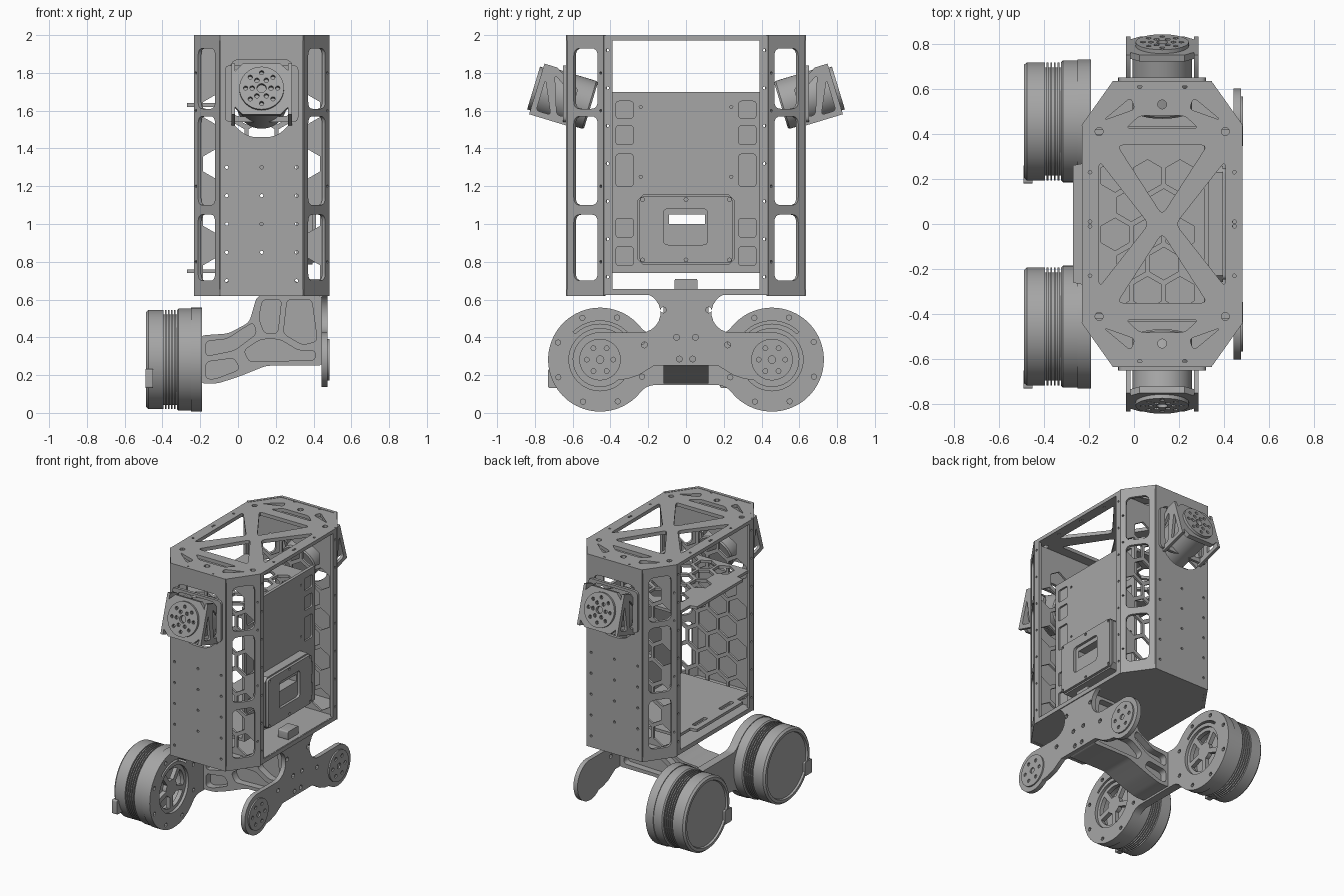
import bpy, bmesh
from math import sin, cos, pi, atan2, sqrt, radians
from mathutils import Vector, Matrix

if "Cube" in bpy.data.objects:
    bpy.data.objects.remove(bpy.data.objects["Cube"])

metal = bpy.data.materials.new("machined_grey")
metal.use_nodes = True
GREY = (0.38, 0.38, 0.38, 1)
metal.diffuse_color = GREY
metal.node_tree.nodes["Principled BSDF"].inputs["Base Color"].default_value = GREY

X, Y, Z = Vector((1, 0, 0)), Vector((0, 1, 0)), Vector((0, 0, 1))
MID = 0.125          # centre line of the body along x
made = []


def finish(name, bm, matrix):
    bmesh.ops.remove_doubles(bm, verts=bm.verts, dist=1e-5)
    bm.transform(matrix)
    bmesh.ops.recalc_face_normals(bm, faces=bm.faces)
    mesh = bpy.data.meshes.new(name)
    bm.to_mesh(mesh)
    bm.free()
    mesh.materials.append(metal)
    ob = bpy.data.objects.new(name, mesh)
    bpy.context.collection.objects.link(ob)
    made.append(ob)
    return ob


def frame(origin, u, v):
    w = u.cross(v)
    m = Matrix((u, v, w)).transposed().to_4x4()
    m.translation = Vector(origin)
    return m


def plate(name, outline, holes, origin, u, v, t):
    """Flat plate with holes, thickness t centred on origin."""
    cu = bpy.data.curves.new(name, "CURVE")
    cu.dimensions, cu.fill_mode, cu.extrude = "2D", "BOTH", t / 2
    for loop in [outline] + list(holes):
        sp = cu.splines.new("POLY")
        sp.points.add(len(loop) - 1)
        for p, (a, b) in zip(sp.points, loop):
            p.co = (a, b, 0, 1)
        sp.use_cyclic_u = True
    tmp = bpy.data.objects.new(name, cu)
    mesh = bpy.data.meshes.new_from_object(tmp)
    bm = bmesh.new()
    bm.from_mesh(mesh)
    for data, block in ((bpy.data.objects, tmp), (bpy.data.curves, cu), (bpy.data.meshes, mesh)):
        data.remove(block)
    return finish(name, bm, frame(origin, u, v))


def lathe(name, profile, origin, u, v, n=64):
    """Turn (w, r) profile around the frame's w axis."""
    bm = bmesh.new()
    vs = [bm.verts.new((r, 0, w)) for w, r in profile]
    es = [bm.edges.new(p) for p in zip(vs, vs[1:])]
    bmesh.ops.spin(bm, geom=vs + es, cent=(0, 0, 0), axis=(0, 0, 1), angle=2 * pi, steps=n)
    return finish(name, bm, frame(origin, u, v))


def arc(a, b, r, start, end, n=16):
    return [(a + r * cos(start + (end - start) * i / n), b + r * sin(start + (end - start) * i / n))
            for i in range(n + 1)]


def circle(a, b, r, n=12, turn=0):
    return arc(a, b, r, turn, turn + 2 * pi, n)[:-1]


def rounded(pts, r, n=4):
    out = []
    for i, p in enumerate(pts):
        p, a, b = Vector(p), Vector(pts[i - 1]), Vector(pts[(i + 1) % len(pts)])
        s = p + (a - p).normalized() * min(r, (a - p).length * 0.45)
        e = p + (b - p).normalized() * min(r, (b - p).length * 0.45)
        for k in range(n + 1):
            t = k / n
            out.append(tuple(s * (1 - t) ** 2 + p * 2 * t * (1 - t) + e * t * t))
    return out


def rect(a0, b0, a1, b1, r=0.0):
    pts = [(a0, b0), (a1, b0), (a1, b1), (a0, b1)]
    return rounded(pts, r) if r else pts


def flip(pts, a=1, b=1):
    return [(p * a, q * b) for p, q in pts]


def both(half):
    """Complete a half outline (first coordinate >= 0) by mirroring."""
    return half + flip(half, -1)[::-1]


def hexes(a0, a1, b0, b1, r):
    out, dx, dy = [], r * 2, r * 1.8
    rows, cols = int((b1 - b0) / dy), int((a1 - a0) / dx)
    for j in range(rows):
        for i in range(cols - j % 2):
            a = (a0 + a1) / 2 + (i - (cols - j % 2 - 1) / 2) * dx
            out.append(circle(a, b0 + dy * (j + 0.5), r, 6, pi / 6))
    return out


# Octagonal top frame with cross bracing, solid floor
octagon = flip([(0.22, -0.63), (0.355, -0.44), (0.355, 0.44), (0.22, 0.63)])
octagon += flip(octagon, -1)[::-1]
truss = []
for s in (1, -1):
    truss += [rounded([(0.06 * s, 0), (0.28 * s, 0.28), (0.28 * s, -0.28)], 0.03),
              rounded([(0, 0.04 * s), (0.2, 0.35 * s), (-0.2, 0.35 * s)], 0.03),
              rounded([(-0.16, 0.425 * s), (0.16, 0.425 * s), (0.1, 0.48 * s), (-0.1, 0.48 * s)], 0.02),
              circle(0, 0.53 * s, 0.02)]
    for k in (1, -1):
        truss += [rounded([(0.26 * k, 0.46 * s), (0.12 * k, 0.51 * s), (0.14 * k, 0.56 * s)], 0.02),
                  circle(0.28 * k, 0.41 * s, 0.018), circle(0.1 * k, 0.61 * s, 0.01)]
        truss += [circle(0.32 * k, h * s, 0.008) for h in (0.01, 0.23)]
plate("top_frame", octagon, truss, (MID, 0, 1.985), X, Y, 0.025)
plate("floor", octagon, [], (MID, 0, 0.638), X, Y, 0.03)

# Hex-lightened shelves
shelf_outline = [(-0.22, -0.4), (0.32, -0.4), (0.32, 0.4), (-0.22, 0.4), (-0.22, 0.27),
                 (-0.27, 0.26), (-0.27, -0.26), (-0.22, -0.27)]
plate("upper_shelf", shelf_outline, hexes(-0.19, 0.31, -0.37, 0.37, 0.072), (0, 0, 1.63), X, Y, 0.02)
slots = [rect(-0.23, a, -0.2, a + 0.14, 0.01) for a in (-0.22, 0.08)]
plate("lower_shelf", shelf_outline, slots, (0, 0, 0.75), X, Y, 0.02)

for s, end in ((-1, "front"), (1, "back")):
    # End plate with actuator opening and screw holes
    screws = [circle(a, 0.7 + 0.15 * i, 0.009, 8) for a in (-0.06, 0.31) for i in range(5)]
    screws += [circle(MID, h, 0.009, 8) for h in (0.85, 1.0, 1.15, 1.3)]
    opening = rounded([(-0.04, 1.87), (0.29, 1.87), (0.29, 1.54), (0.2, 1.46), (0.05, 1.46), (-0.04, 1.54)], 0.05)
    plate(end + "_plate", rect(-0.095, 0.62, 0.345, 2), [opening] + screws, (0, 0.623 * s, 0), X, Z, 0.022)
    collar = rounded([(-0.07, 1.54), (0.32, 1.54), (0.32, 1.84), (-0.07, 1.84)], 0.03)
    plate(end + "_collar", collar, [rect(-0.03, 1.57, 0.28, 1.82, 0.04)], (0, 0.64 * s, 0), X, Z, 0.02)
    # Inner bulkhead
    plate(end + "_bulkhead", rect(-0.21, 0.65, 0.46, 1.97), hexes(-0.2, 0.45, 0.67, 1.95, 0.08),
          (0, 0.425 * s, 0), X, Z, 0.015)
    for k, side in ((1, "left"), (-1, "right")):
        # Angled corner panel with three windows, and edge flange
        a = Vector((MID + 0.22 * k, 0.63 * s, 0))
        b = Vector((MID + 0.355 * k, 0.44 * s, 0))
        u = (b - a).normalized()
        wins = [rect(0.04, lo, 0.195, hi, 0.04) for lo, hi in ((0.7, 1.05), (1.1, 1.57), (1.61, 1.93))]
        dots = [circle(0.215, h, 0.007, 8) for h in (0.8, 1.2, 1.6, 1.8)]
        inward = Vector((MID, 0, 0)) - (a + b) / 2
        plate(f"{end}_{side}_corner_panel", rect(0, 0.62, (b - a).length, 2), wins + dots,
              a + inward.normalized() * 0.01, u, Z, 0.02)
        dots = [circle(0.415 * s, 0.72 + 0.2 * i, 0.008, 8) for i in range(7)]
        plate(f"{end}_{side}_flange", rect(0.39 * s, 0.64, 0.44 * s, 1.98), dots,
              (MID + 0.345 * k, 0, 0), Y, Z, 0.02)

    # Tilted actuator pod
    u, v = X * -s, Vector((0, -0.29 * s, 0.957))
    w = u.cross(v)
    face = Vector((MID, 0.79 * s, 1.715))
    square = rounded([(-0.16, -0.14), (0.16, -0.14), (0.16, 0.14), (-0.16, 0.14)], 0.06, 1)
    plate(end + "_pod_mount", square, [circle(0, 0, 0.11, 32)], face - w * 0.015, u, v, 0.03)
    lathe(end + "_pod_drum", [(-0.3, 0), (-0.3, 0.125), (-0.29, 0.132), (-0.02, 0.132), (-0.02, 0)], face, u, v, 48)
    bolts = [circle(0.085 * cos(i * pi / 4), 0.085 * sin(i * pi / 4), 0.012, 8) for i in range(8)]
    arms = [circle(0.05 * cos(i * pi / 3), 0.05 * sin(i * pi / 3), 0.013, 8) for i in range(6)]
    plate(end + "_pod_disc", circle(0, 0, 0.118, 40), bolts + arms + [circle(0, 0, 0.025)], face + w * 0.005, u, v, 0.025)
    for k, side in ((1, "inner"), (-1, "outer")):
        cheek = [(0, -0.14), (0, 0.14), (-0.07, 0.14), (-0.21, 0.06), (-0.21, -0.14)]
        gaps = [rounded([(-0.03, -0.11), (-0.03, 0.06), (-0.11, -0.11)], 0.02),
                rounded([(-0.07, 0.1), (-0.18, 0.03), (-0.18, -0.1), (-0.14, -0.1)], 0.02)]
        plate(f"{end}_pod_{side}_cheek", cheek, gaps, face + u * 0.15 * k, w, v, 0.02)

# Side panel: backing sheet plus pocketed face sheet, with a box mounted on it
slot = rect(-0.09, 1.0, 0.1, 1.05)
plate("panel_backing", rect(-0.4, 0.74, 0.4, 1.7), [slot], (0.315, 0, 0), Y, Z, 0.01)
pockets = [rect(min(s * 0.28, s * 0.37), lo, max(s * 0.28, s * 0.37), hi, 0.015) for s in (1, -1)
           for lo, hi in ((0.78, 0.88), (0.93, 1.03), (1.2, 1.37), (1.42, 1.52), (1.56, 1.65))]
pockets += [circle(s * 0.24, h, 0.008, 8) for s in (1, -1) for h in (1.25, 1.62)]
plate("panel_face", rect(-0.4, 0.74, 0.4, 1.7), pockets + [slot], (0.326, 0, 0), Y, Z, 0.012)
box_outline = rounded(rect(-0.258, 0.785, 0.258, 1.155), 0.03, 1)
plate("box_body", box_outline, [slot], (0.363, 0, 0), Y, Z, 0.062)
studs = [circle(a, h, 0.01, 8) for a in (-0.23, 0, 0.23) for h in (0.81, 1.13)]
plate("box_lid", rect(-0.245, 0.795, 0.245, 1.145, 0.02), [rect(-0.12, 0.89, 0.115, 1.08, 0.025)] + studs,
      (0.403, 0, 0), Y, Z, 0.018)
plate("floor_connector", rect(-0.06, 0.65, 0.06, 0.71, 0.01), [], (0.4, 0, 0), Y, Z, 0.08)

# Cast beam between body and motors: core web plus pocketed outer skins
beam = rounded([(-0.2, 0.41), (-0.05, 0.42), (0.06, 0.48), (0.1, 0.62), (0.45, 0.62), (0.45, 0.25),
                (0.15, 0.25), (0.0, 0.19), (-0.11, 0.155), (-0.2, 0.155)], 0.03)
cast = [[(-0.17, 0.38), (-0.06, 0.39), (0.08, 0.48), (0.1, 0.42), (-0.02, 0.33), (-0.17, 0.3)],
        [(-0.17, 0.27), (-0.02, 0.29), (0.01, 0.23), (-0.12, 0.18), (-0.17, 0.18)],
        [(0.13, 0.6), (0.23, 0.6), (0.21, 0.42), (0.14, 0.42), (0.11, 0.5)],
        [(0.26, 0.6), (0.39, 0.6), (0.42, 0.38), (0.34, 0.36), (0.24, 0.42)],
        [(0.03, 0.33), (0.12, 0.39), (0.22, 0.39), (0.32, 0.33), (0.41, 0.33), (0.41, 0.28), (0.06, 0.27)]]
cast = [rounded(c, 0.025) for c in cast]
plate("beam_core", beam, [], (0, 0, 0), X, Z, 0.14)
for s, end in ((-1, "front"), (1, "back")):
    plate(end + "_beam_skin", beam, cast, (0, 0.095 * s, 0), X, Z, 0.05)

# Double-lobed plate carrying both motors
C, H, R, WEB, F = 0.455, 0.282, 0.275, 0.135, 0.1
dy = sqrt((R + F) ** 2 - (WEB + F) ** 2)
th = atan2(WEB + F, -dy)
q = arc(C - dy, WEB + F, F, -pi / 2, th - pi, 8)[:-1] + arc(C, 0, R, th, 0, 32)
lobes = q + flip(q, 1, -1)[::-1][1:] + flip(q, -1, -1) + flip(q, -1)[::-1][1:]
cuts = []
for s in (1, -1):
    cuts.append(circle(C * s, 0, 0.165, 40))
    cuts.append(arc(C * s, 0, 0.205, 0.8, pi - 0.8) + arc(C * s, 0, 0.19, pi - 0.8, 0.8))
    cuts += [circle(C * s + 0.24 * cos(i * pi / 4 + 0.4), 0.24 * sin(i * pi / 4 + 0.4), 0.014, 8) for i in range(8)]
plate("motor_carrier", lobes, cuts, (-0.22, 0, H), Y, Z, 0.06)

# Outboard link plate
half = [(0, 0.25), (0.17, 0.25), (0.25, 0.2), (0.31, 0.18)] + arc(C, H, 0.145, -2.3, 1.7, 24)
half += [(0.25, 0.425)] + arc(0.24, 0.53, 0.105, -pi / 2, -pi * 1.4, 10) + [(0.4, 0.655)]
drill = [circle(s * a, h, 0.016, 8) for s in (1, -1) for a, h in ((0.035, 0.285), (0.05, 0.4), (0.12, 0.545), (0.22, 0.36))]
plate("link_plate", both(half[1:]), drill, (0.458, 0, 0), Y, Z, 0.032)

for s, end in ((-1, "front"), (1, "back")):
    centre = Vector((0, C * s, H))
    # Finned motor drum
    fins = []
    for i in range(5):
        x = -0.395 + 0.016 * i
        fins += [(x, 0.262), (x, 0.24), (x + 0.008, 0.24), (x + 0.008, 0.262)]
    profile = [(-0.475, 0), (-0.475, 0.225), (-0.488, 0.23), (-0.488, 0.25), (-0.475, 0.262)] + fins
    profile += [(-0.315, 0.27), (-0.25, 0.27), (-0.25, 0.165), (-0.29, 0.165), (-0.29, 0)]
    lathe(end + "_motor", profile, centre, Y, Z, 72)
    # Spoked output face
    gaps = []
    for i in range(5):
        m = pi / 2 + i * 2 * pi / 5
        gaps.append(arc(0, 0, 0.14, m - 0.5, m + 0.5, 8) + arc(0, 0, 0.06, m + 0.35, m - 0.35, 4))
    plate(end + "_motor_spokes", circle(0, 0, 0.166, 40), gaps, centre - X * 0.225, Y, Z, 0.03)
    # Bearing hub and connector
    holes = [circle(0.07 * cos(i * pi / 3), 0.07 * sin(i * pi / 3), 0.013, 8) for i in range(6)]
    plate(end + "_link_hub", circle(0, 0, 0.11, 40), holes + [circle(0, 0, 0.02)], centre + X * 0.477, Y, Z, 0.014)
    plate(end + "_motor_plug", rect(-0.04, -0.05, 0.04, 0.05, 0.01), [],
          centre + Vector((-0.47, -0.235, -0.1)), Y, Z, 0.04)

bpy.ops.object.select_all(action="DESELECT")
for ob in made:
    ob.select_set(True)
bpy.context.view_layer.objects.active = made[0]
bpy.ops.object.shade_smooth_by_angle(angle=radians(30))
